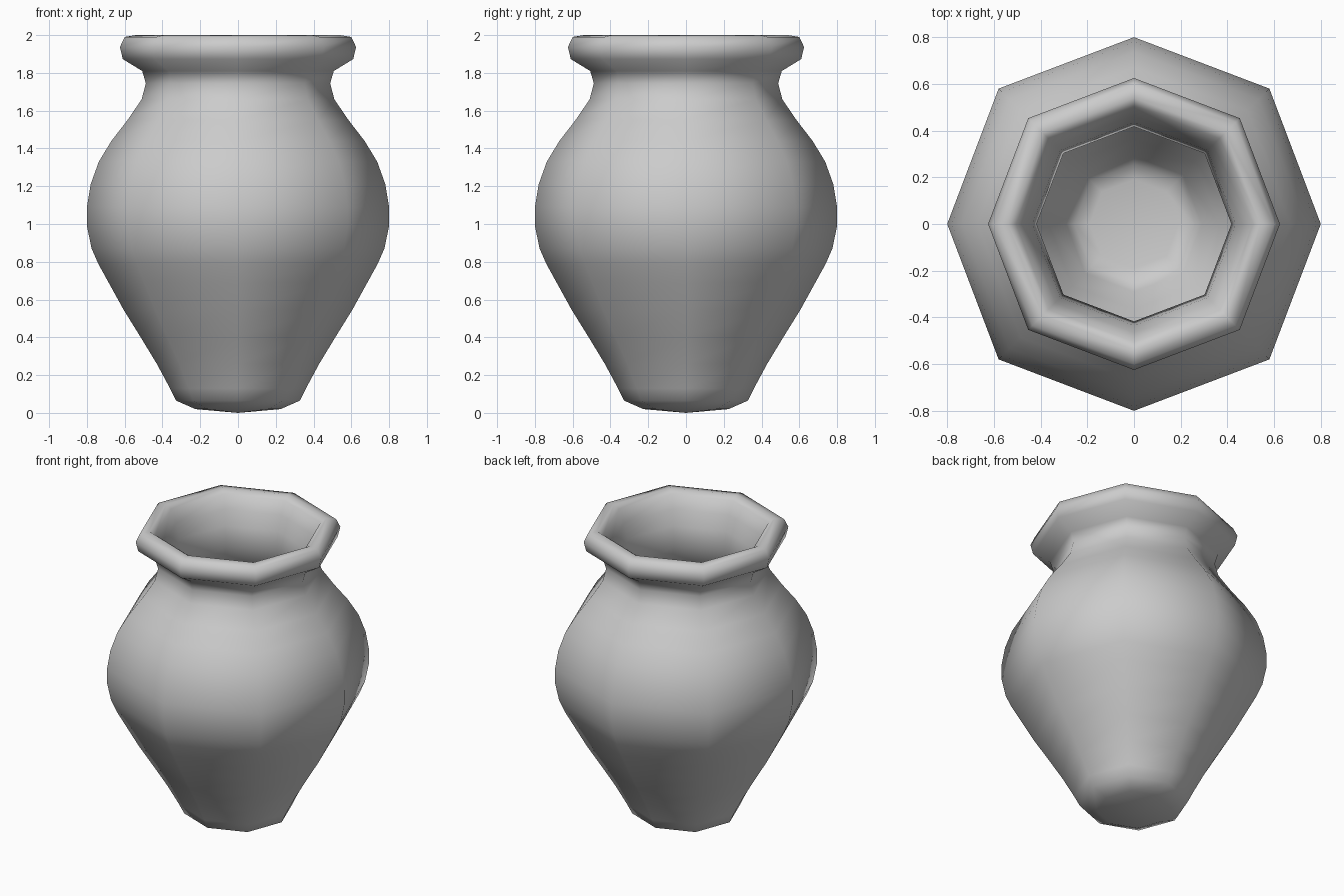
import bpy, bmesh, math

# Outer profile (radius, z) from base to lip, then inner wall back down
outer = [(0.225, 0.02), (0.328, 0.065), (0.36, 0.13), (0.43, 0.26), (0.515, 0.40),
         (0.605, 0.545), (0.685, 0.69), (0.74, 0.79), (0.775, 0.87), (0.80, 0.99),
         (0.80, 1.09), (0.78, 1.21), (0.737, 1.33), (0.67, 1.44), (0.585, 1.55),
         (0.51, 1.66), (0.488, 1.745), (0.507, 1.81), (0.61, 1.873), (0.625, 1.937),
         (0.60, 1.99)]
inner = [(0.54, 2.0), (0.505, 1.975), (0.465, 1.89), (0.435, 1.79), (0.417, 1.66),
         (0.50, 1.50), (0.59, 1.39), (0.655, 1.29), (0.70, 1.19),
         (0.72, 1.08), (0.72, 1.0), (0.70, 0.90), (0.665, 0.81), (0.61, 0.70),
         (0.53, 0.56), (0.445, 0.41), (0.365, 0.27), (0.29, 0.13), (0.255, 0.085),
         (0.19, 0.07)]

SIDES = 8
bm = bmesh.new()


def ring(r, z):
    # diagonal corners sit slightly further out than the axis corners
    return [bm.verts.new((r * k * math.cos(a), r * k * math.sin(a), z))
            for i in range(SIDES)
            for a, k in [(i * math.tau / SIDES, 1.025 if i % 2 else 1.0)]]


# Walls
rings = [ring(r, z) for r, z in outer + inner]
for a, b in zip(rings, rings[1:]):
    for i in range(SIDES):
        j = (i + 1) % SIDES
        bm.faces.new((a[i], a[j], b[j], b[i]))

# Base and inside floor
for loop, z in ((rings[0], 0.0), (rings[-1], 0.065)):
    c = bm.verts.new((0, 0, z))
    for i in range(SIDES):
        bm.faces.new((c, loop[i], loop[(i + 1) % SIDES]))

bmesh.ops.recalc_face_normals(bm, faces=bm.faces)
for f in bm.faces:
    f.smooth = True
mesh = bpy.data.meshes.new("vase")
bm.to_mesh(mesh)
bm.free()
vase = bpy.data.objects.new("vase", mesh)
bpy.context.collection.objects.link(vase)
